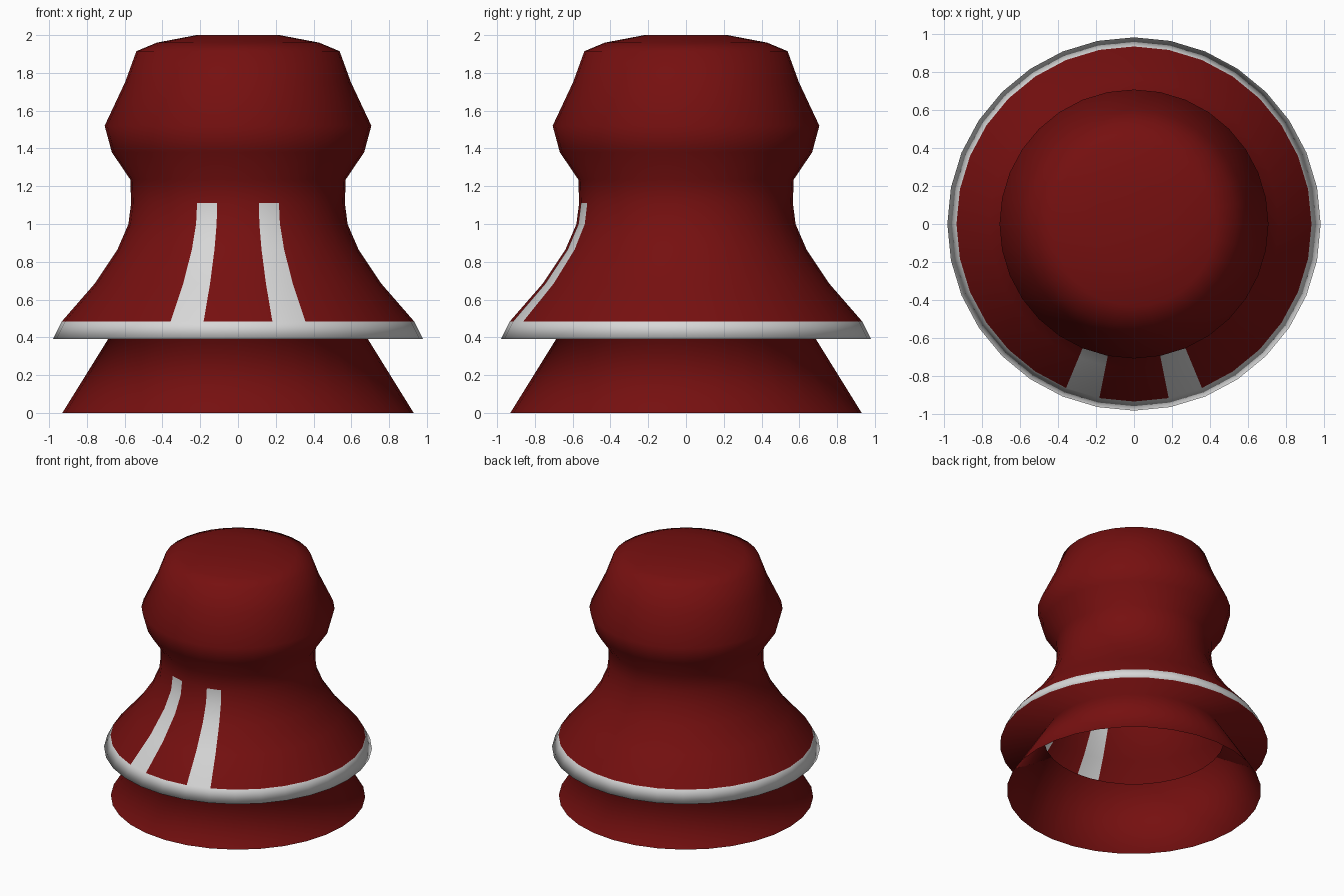
import bpy, bmesh, math

if "Cube" in bpy.data.objects:
    bpy.data.objects.remove(bpy.data.objects["Cube"])

SIDES = 32
# Profile (radius, height): skirt foot, skirt top, rim underside, rim top, flared body, neck, head, crown
PROFILE = [(0.93, 0.0), (0.66, 0.435), (0.98, 0.39), (0.932, 0.485), (0.758, 0.685),
           (0.638, 0.865), (0.58, 1.0), (0.566, 1.11), (0.57, 1.235), (0.668, 1.38),
           (0.706, 1.52), (0.598, 1.75), (0.538, 1.915), (0.43, 1.96), (0.22, 2.0)]


def material(name, color):
    m = bpy.data.materials.new(name)
    m.diffuse_color = (*color, 1.0)
    m.use_nodes = True
    m.node_tree.nodes["Principled BSDF"].inputs["Base Color"].default_value = m.diffuse_color
    return m


bm = bmesh.new()
rings = []
for r, z in PROFILE:
    rings.append([bm.verts.new((r * math.cos(math.tau * k / SIDES),
                                r * math.sin(math.tau * k / SIDES), z))
                  for k in range(SIDES)])
for low, high in zip(rings, rings[1:]):
    for k in range(SIDES):
        n = (k + 1) % SIDES
        bm.faces.new((low[k], low[n], high[n], high[k]))

# Closed crown; the foot stays open and the body hollow
tip = bm.verts.new((0, 0, 2.0))
for k in range(SIDES):
    bm.faces.new((rings[-1][k], rings[-1][(k + 1) % SIDES], tip))

# White rim, and two white stripes one column wide on the front
step = math.tau / SIDES
for f in bm.faces:
    f.smooth = True
    zs = [v.co.z for v in f.verts]
    c = f.calc_center_median()
    off_front = abs(math.atan2(c.x, -c.y)) / step
    rim = min(zs) > 0.38 and max(zs) < 0.49 and min(zs) < 0.4 and max(zs) > 0.48
    stripe = min(zs) > 0.48 and max(zs) < 1.12 and 1 < off_front < 2
    f.material_index = 1 if rim or stripe else 0

mesh = bpy.data.meshes.new("bell_body")
bm.to_mesh(mesh)
bm.free()
mesh.materials.append(material("dark red", (0.18, 0.005, 0.005)))
mesh.materials.append(material("off white", (0.68, 0.68, 0.68)))
bpy.context.collection.objects.link(bpy.data.objects.new("bell_body", mesh))
